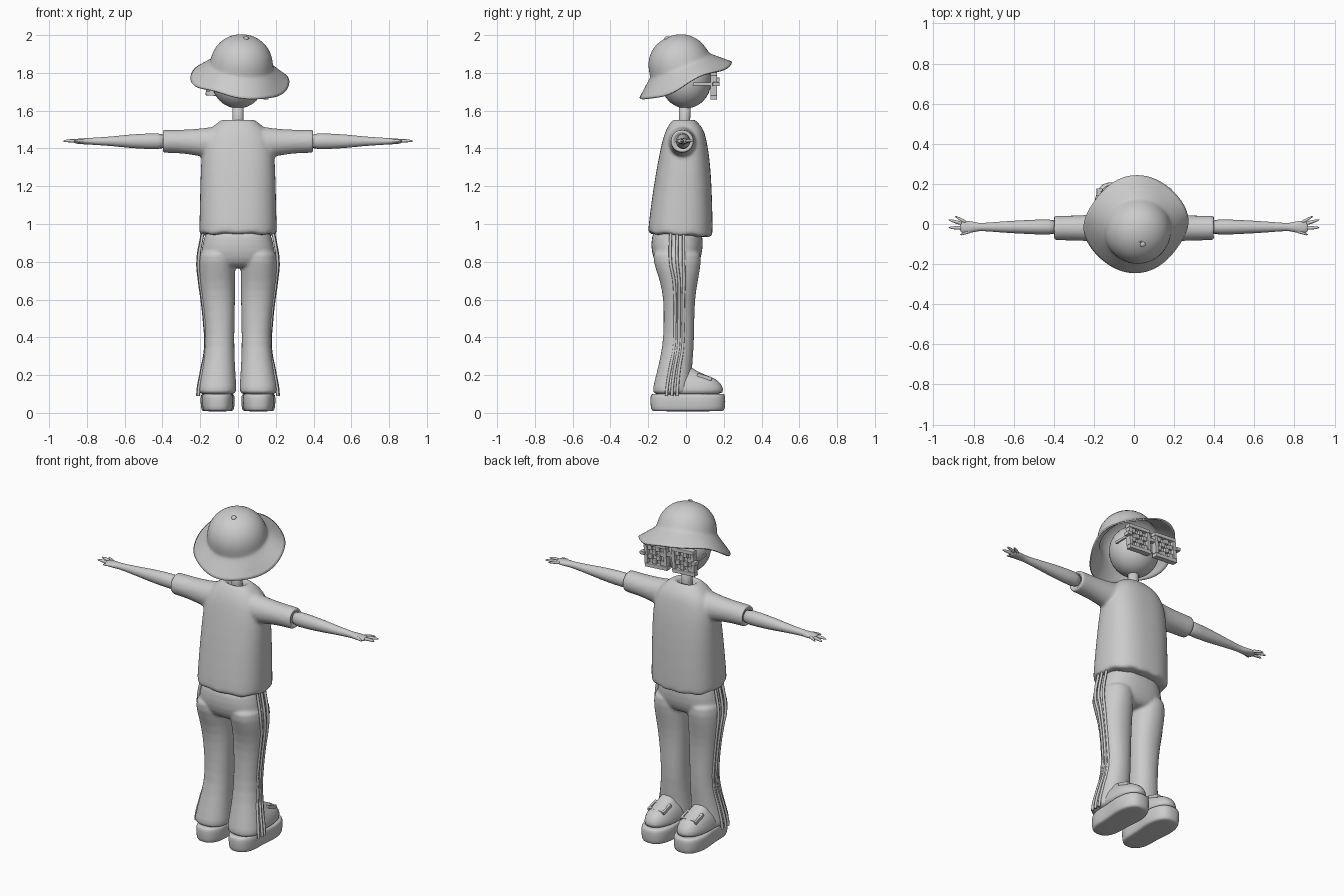
import bpy, bmesh, math
from mathutils import Matrix, Vector

if "Cube" in bpy.data.objects:
    bpy.data.objects.remove(bpy.data.objects["Cube"])

GREY = (0.6, 0.6, 0.6, 1)
clay = bpy.data.materials.new("plain_grey")
clay.use_nodes = True
clay.diffuse_color = GREY
clay.node_tree.nodes["Principled BSDF"].inputs["Base Color"].default_value = GREY


def loft(bm, rings, axis="z", n=24, power=2.0, cap=True):
    """Rings are (position, centre a, centre b, radius a, radius b) along the axis."""
    loops = []
    for p, ca, cb, ra, rb in rings:
        loop = []
        for i in range(n):
            t = math.tau * i / n
            c, s = math.cos(t), math.sin(t)
            a = ca + ra * math.copysign(abs(c) ** (2 / power), c)
            b = cb + rb * math.copysign(abs(s) ** (2 / power), s)
            loop.append(bm.verts.new((a, b, p) if axis == "z" else (p, a, b)))
        loops.append(loop)
    for u, v in zip(loops, loops[1:]):
        for i in range(n):
            j = (i + 1) % n
            bm.faces.new((u[i], u[j], v[j], v[i]))
    if cap:
        bm.faces.new(loops[0])
        bm.faces.new(loops[-1])


def box(bm, loc, dims):
    m = Matrix.Translation(loc) @ Matrix.Diagonal((*dims, 1))
    bmesh.ops.create_cube(bm, size=1, matrix=m)


def ball(bm, loc, dims):
    m = Matrix.Translation(loc) @ Matrix.Diagonal((*dims, 1))
    bmesh.ops.create_uvsphere(bm, u_segments=32, v_segments=20, radius=1, matrix=m)


def finish(name, bm, smooth=True, subsurf=0, voxel=0, relax=0, bevel=0):
    bmesh.ops.recalc_face_normals(bm, faces=bm.faces)
    mesh = bpy.data.meshes.new(name)
    bm.to_mesh(mesh)
    bm.free()
    mesh.materials.append(clay)
    for f in mesh.polygons:
        f.use_smooth = smooth
    ob = bpy.data.objects.new(name, mesh)
    bpy.context.collection.objects.link(ob)
    if subsurf:
        ob.modifiers.new("round", "SUBSURF").levels = subsurf
        ob.modifiers["round"].render_levels = subsurf
    if voxel:
        r = ob.modifiers.new("fuse", "REMESH")
        r.mode, r.voxel_size, r.use_smooth_shade = "VOXEL", voxel, True
        r = ob.modifiers.new("relax", "SMOOTH")
        r.iterations, r.factor = relax, 0.5
    if bevel:
        b = ob.modifiers.new("soften", "BEVEL")
        b.width, b.segments = bevel, 2
    return ob


# Shirt: torso with a sunken collar, fused with two sleeves
bm = bmesh.new()
torso = [(.935, -.19, .13, .195), (.945, -.2, .14, .205), (.98, -.2, .142, .205),
         (1.2, -.172, .137, .2), (1.35, -.145, .125, .195), (1.42, -.13, .113, .187),
         (1.47, -.117, .103, .17), (1.51, -.1, .088, .14), (1.54, -.08, .06, .105),
         (1.558, -.064, .042, .075), (1.55, -.05, .03, .05), (1.5, -.045, .025, .045)]
loft(bm, [(z, 0, (b + f) / 2, w, (f - b) / 2) for z, b, f, w in torso], power=2.5, n=40)
for v in bm.verts:
    if v.co.z < 1.0:
        v.co.z += .006 * math.sin(9 * math.atan2(v.co.y, v.co.x)) - .05 * v.co.y
for s in (-1, 1):
    sleeve = [(.05, 1.44, .08, .085), (.15, 1.43, .075, .083), (.21, 1.432, .067, .072),
              (.3, 1.437, .062, .062), (.39, 1.438, .062, .062), (.405, 1.438, .06, .06),
              (.405, 1.438, .048, .048), (.38, 1.438, .044, .044)]
    loft(bm, [(s * x, -.02, z, ry, rz) for x, z, ry, rz in sleeve], axis="x")
finish("shirt", bm, subsurf=1, voxel=.009, relax=6)

# Trousers: hips fused with two flared legs
leg = [(.88, .11, -.05, .09, .13), (.8, .113, -.047, .1, .13), (.7, .11, -.037, .095, .1),
       (.6, .103, -.036, .088, .083), (.48, .098, -.037, .08, .081), (.35, .096, -.04, .076, .083),
       (.22, .104, -.062, .09, .092), (.13, .109, -.073, .102, .104), (.09, .11, -.075, .104, .106)]
bm = bmesh.new()
loft(bm, [(.99, 0, -.045, .165, .12), (.93, 0, -.047, .178, .137), (.85, 0, -.048, .2, .137),
          (.79, 0, -.047, .19, .115), (.765, 0, -.045, .12, .08)], power=2.4, n=32)
for s in (-1, 1):
    loft(bm, [(z, s * x, y, a, b) for z, x, y, a, b in leg], power=2.2)
finish("trousers", bm, subsurf=1, voxel=.008, relax=4)

# Three raised stripes down each outer leg
for s, side in ((-1, "right"), (1, "left")):
    for k in (-1, 0, 1):
        curve = bpy.data.curves.new(f"{side}_stripe", "CURVE")
        curve.dimensions, curve.bevel_depth, curve.bevel_resolution = "3D", .008, 2
        curve.use_fill_caps = True
        spline = curve.splines.new("BEZIER")
        path = [(.95, .09, -.047, .1, .13)] + leg[1:]
        spline.bezier_points.add(len(path) - 1)
        for bp, (z, x, y, a, b) in zip(spline.bezier_points, path):
            t = .27 * k
            bp.co = (s * (x + a * math.cos(t)), y + b * math.sin(t), z)
            bp.handle_left_type = bp.handle_right_type = "AUTO"
        curve.materials.append(clay)
        bpy.context.collection.objects.link(bpy.data.objects.new(f"{side}_stripe", curve))

for s, side in ((-1, "right"), (1, "left")):
    # Bare arm, hand and pointed fingers
    bm = bmesh.new()
    arm = [(.37, .042, .046), (.48, .038, .042), (.58, .033, .036), (.66, .028, .026),
           (.74, .021, .021), (.78, .02, .018), (.81, .03, .017), (.85, .033, .014), (.87, .025, .01)]
    loft(bm, [(s * x, -.015, 1.438, ry, rz) for x, ry, rz in arm], axis="x", n=16)
    for x0, y0, x1, y1 in ((.83, .004, .895, .04), (.85, 0, .928, .022),
                           (.85, -.02, .928, -.018), (.8, -.03, .87, -.055)):
        xm, ym = (x0 + x1) / 2, (y0 + y1) / 2
        loft(bm, [(s * x0, y0, 1.438, .011, .011), (s * xm, ym, 1.442, .01, .01),
                  (s * x1, y1, 1.438, .004, .005)], axis="x", n=8)
    finish(f"{side}_arm", bm, subsurf=1)

    # Thick platform sole, narrowed at the arch
    bm = bmesh.new()
    loft(bm, [(z, 0, .01, .1 - d, .2 - d) for z, d in
              ((.008, .02), (.012, .008), (.03, .002), (.085, 0), (.1, .006), (.102, .02))],
         power=2.7, n=32)
    for v in bm.verts:
        y = v.co.y
        v.co.x = s * .108 + v.co.x * (.93 + .25 * y - .12 * math.exp(-((y + .02) / .06) ** 2))
    finish(f"{side}_sole", bm, subsurf=1)

    # Rounded shoe upper
    bm = bmesh.new()
    upper = [(.09, -.17, .2, .088), (.125, -.17, .2, .088), (.16, -.16, .185, .08),
             (.185, -.15, .15, .068), (.2, -.14, .105, .058), (.225, -.13, .05, .05),
             (.25, -.12, .02, .045)]
    loft(bm, [(z, s * .108, (b + f) / 2, w, (f - b) / 2) for z, b, f, w in upper], power=2.3)
    finish(f"{side}_shoe", bm, subsurf=1)

    # Strap and buckle over the instep
    bm = bmesh.new()
    for dx, dy, w, h in ((0, .04, .11, .014), (0, -.04, .11, .014),
                         (.048, 0, .014, .08), (-.048, 0, .014, .08), (0, 0, .014, .08)):
        box(bm, (dx, dy * .7, 0), (w, h, .02))
    bm.transform(Matrix.Translation((s * .108, .098, .19)) @ Matrix.Rotation(-.3, 4, "X"))
    finish(f"{side}_buckle", bm, smooth=False, bevel=.003)

# Head and neck
bm = bmesh.new()
ball(bm, (0, 0, 1.758), (.14, .134, .146))
finish("head", bm)
bm = bmesh.new()
loft(bm, [(1.49, 0, -.008, .033, .034), (1.55, 0, -.008, .03, .03), (1.66, 0, -.005, .03, .032)], n=20)
finish("neck", bm)

# Bucket hat: lofted crown and wavy brim, tipped back
tip = (Matrix.Translation((.01, 0, 1.76)) @ Matrix.Rotation(math.radians(6), 4, "Y")
       @ Matrix.Rotation(math.radians(22), 4, "X"))
bm = bmesh.new()
profile = [(.246, .002), (.244, .03), (.232, .075), (.205, .115), (.165, .146), (.12, .16),
           (.09, .164), (.078, .172), (.05, .203), (.022, .232), (.0, .255)]
loft(bm, [(h, 0, 0, r, r) for h, r in profile], n=40, cap=False)
for v in bm.verts:
    a, r = math.atan2(v.co.y, v.co.x), v.co.xy.length
    wave = max(0, r - .17) / .085
    v.co.z += wave * (.012 * math.sin(3 * a + .5) + .006 * math.sin(5 * a))
    v.co.xy *= 1 + wave * .025 * math.sin(4 * a + 1)
bm.transform(tip)
hat = finish("hat", bm, subsurf=1)
thick = hat.modifiers.new("cloth", "SOLIDIFY")
thick.thickness, thick.offset = .008, 0
bm = bmesh.new()
ball(bm, (.01, -.01, .247), (.014, .014, .01))
bm.transform(tip)
finish("hat_button", bm)

# Square glasses: frames, pixel blocks on the lenses, bridge, hinges and temples
bm = bmesh.new()
S, T = .15, .022
for s in (-1, 1):
    cx = s * .092
    for k in (-1, 1):
        box(bm, (cx, 0, k * (S - T) / 2), (S, .034, T))
        box(bm, (cx + k * (S - T) / 2, 0, 0), (T, .034, S - 2 * T))
    box(bm, (cx, -.008, 0), (S - T, .006, S - T))
    cell = (S - 2 * T) / 4
    for i in range(4):
        for j in range(4):
            if (i + j) % 2 == 0:
                box(bm, (cx + (i - 1.5) * cell, .002, (j - 1.5) * cell), (cell, .018, cell))
    box(bm, (s * .172, .012, .008), (.03, .036, .02))
    box(bm, (s * .16, -.05, .008), (.012, .12, .016))
box(bm, (0, 0, .02), (.05, .024, .02))
bm.transform(Matrix.Translation((0, .147, 1.745)) @ Matrix.Rotation(math.radians(4), 4, "Y"))
finish("glasses", bm, smooth=False, bevel=.003)
